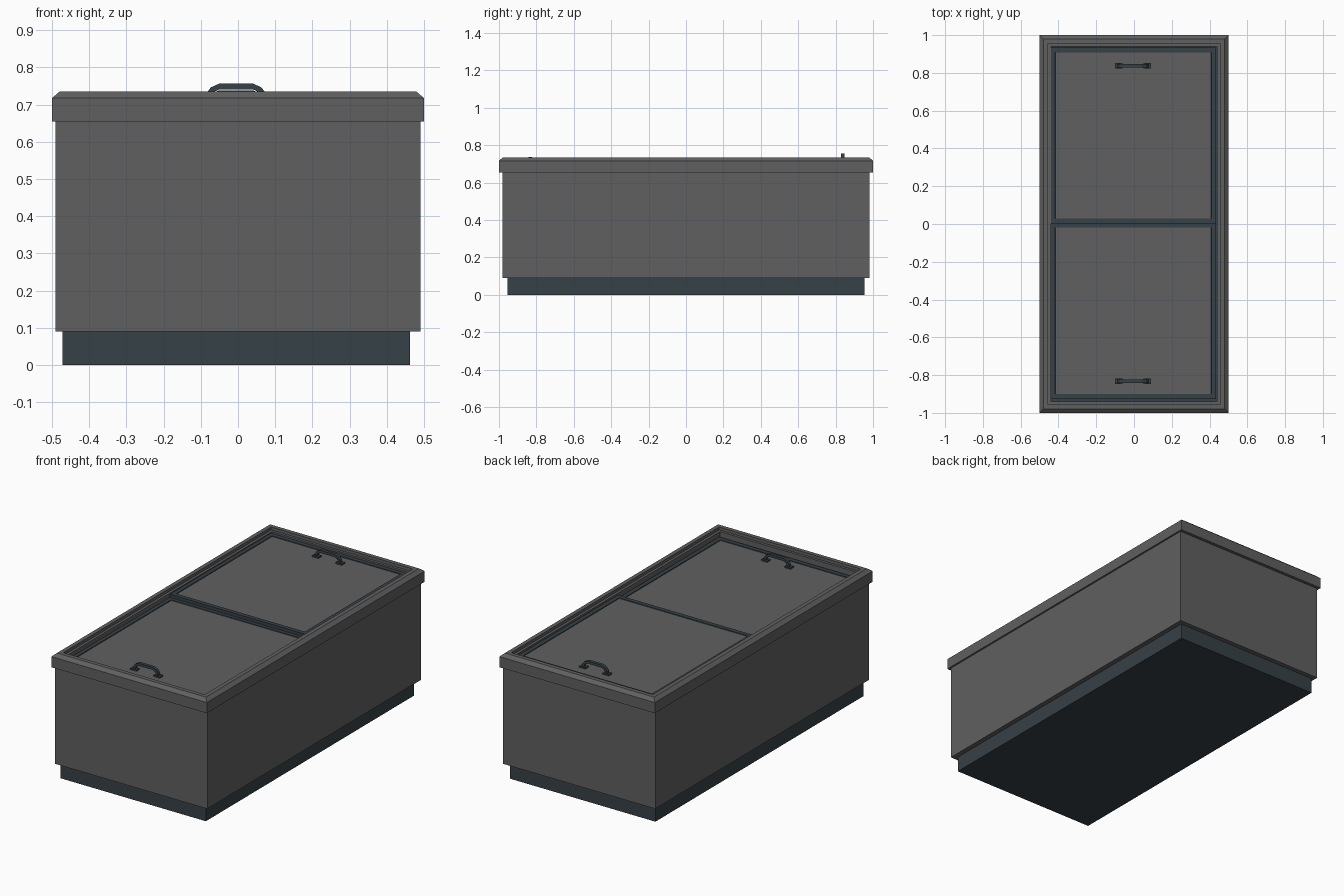
import bpy, bmesh

cube = bpy.data.objects.get("Cube")
if cube:
    bpy.data.objects.remove(cube, do_unlink=True)


def material(name, rgb):
    m = bpy.data.materials.new(name)
    m.use_nodes = True
    m.diffuse_color = (*rgb, 1)
    m.node_tree.nodes["Principled BSDF"].inputs["Base Color"].default_value = (*rgb, 1)
    return m


GREY = material("grey_metal", (0.117, 0.117, 0.117))
SLATE = material("dark_slate", (0.037, 0.052, 0.063))


def finish(name, bm, *mats):
    bmesh.ops.recalc_face_normals(bm, faces=bm.faces)
    me = bpy.data.meshes.new(name)
    bm.to_mesh(me)
    bm.free()
    for m in mats:
        me.materials.append(m)
    ob = bpy.data.objects.new(name, me)
    bpy.context.collection.objects.link(ob)
    return ob


def box(name, x0, x1, y0, y1, z0, z1, mat):
    bm = bmesh.new()
    bmesh.ops.create_cube(bm, size=1)
    for v in bm.verts:
        v.co.x = x1 if v.co.x > 0 else x0
        v.co.y = y1 if v.co.y > 0 else y0
        v.co.z = z1 if v.co.z > 0 else z0
    return finish(name, bm, mat)


def rim(name, profile, mat):
    """Sweep a closed (inset, height) profile around the rectangular top."""
    bm = bmesh.new()
    loops = []
    for inset, z in profile:
        x, y = 0.5 - inset, 1 - inset
        loops.append([bm.verts.new((sx * x, sy * y, z))
                      for sx, sy in ((-1, -1), (1, -1), (1, 1), (-1, 1))])
    for a, b in zip(loops, loops[1:] + loops[:1]):
        for i in range(4):
            j = (i + 1) % 4
            bm.faces.new((a[i], a[j], b[j], b[i]))
    return finish(name, bm, mat)


def lid(name, y0, y1, z, mat_frame, mat_panel):
    """Sliding lid: dark frame with a slightly sunken inset panel."""
    bm = bmesh.new()
    bmesh.ops.create_cube(bm, size=1)
    for v in bm.verts:
        v.co.x = 0.435 if v.co.x > 0 else -0.443
        v.co.y = y1 if v.co.y > 0 else y0
        v.co.z = z if v.co.z > 0 else z - 0.02
    bm.normal_update()
    top = [f for f in bm.faces if f.normal.z > 0.9]
    bmesh.ops.inset_region(bm, faces=top, thickness=0.036, depth=0)
    bmesh.ops.inset_region(bm, faces=top, thickness=0.001, depth=-0.004)
    top[0].material_index = 1
    return finish(name, bm, mat_frame, mat_panel)


def handle(name, y, z, mat):
    """Arched pull: half profile mirrored in x, extruded in y, with foot plates."""
    outer = [(0.084, 0), (0.08, 0.022), (0.068, 0.038), (0.046, 0.048)]
    inner = [(0.044, 0.033), (0.06, 0.026), (0.067, 0.016), (0.069, 0)]
    cx = -0.005
    outline = outer + [(-x, h) for x, h in outer[::-1]]
    outline += [(-x, h) for x, h in inner[::-1]] + inner
    bm = bmesh.new()
    face = bm.faces.new([bm.verts.new((cx + x, y - 0.009, z + h)) for x, h in outline])
    new = bmesh.ops.extrude_face_region(bm, geom=[face])["geom"]
    bmesh.ops.translate(bm, vec=(0, 0.018, 0),
                        verts=[g for g in new if isinstance(g, bmesh.types.BMVert)])
    finish(name, bm, mat)
    for side, s in (("left", 1), ("right", -1)):
        x0, x1 = sorted((cx + s * 0.055, cx + s * 0.095))
        box(f"{name}_{side}_foot", x0, x1, y - 0.015, y + 0.015, z - 0.003, z + 0.008, mat)


# Plinth and cabinet
box("plinth", -0.472, 0.462, -0.955, 0.955, 0, 0.095, SLATE)
box("cabinet", -0.49, 0.49, -0.982, 0.982, 0.09, 0.66, GREY)

# Chamfered rim with an inner ledge
rim("top_rim", [(0, 0.655), (0, 0.717), (0.021, 0.735), (0.045, 0.735),
                (0.045, 0.718), (0.06, 0.718), (0.06, 0.655)], GREY)

# Dark channel under the lids
box("lid_channel", -0.441, 0.441, -0.941, 0.941, 0.655, 0.672, SLATE)

# Two sliding lids on separate tracks, each with a handle
for side, y0, y1, hy, z in (("back", 0.003, 0.934, 0.838, 0.712),
                            ("front", -0.926, 0.008, -0.832, 0.694)):
    lid(f"{side}_lid", y0, y1, z, SLATE, GREY)
    handle(f"{side}_handle", hy, z - 0.004, SLATE)
